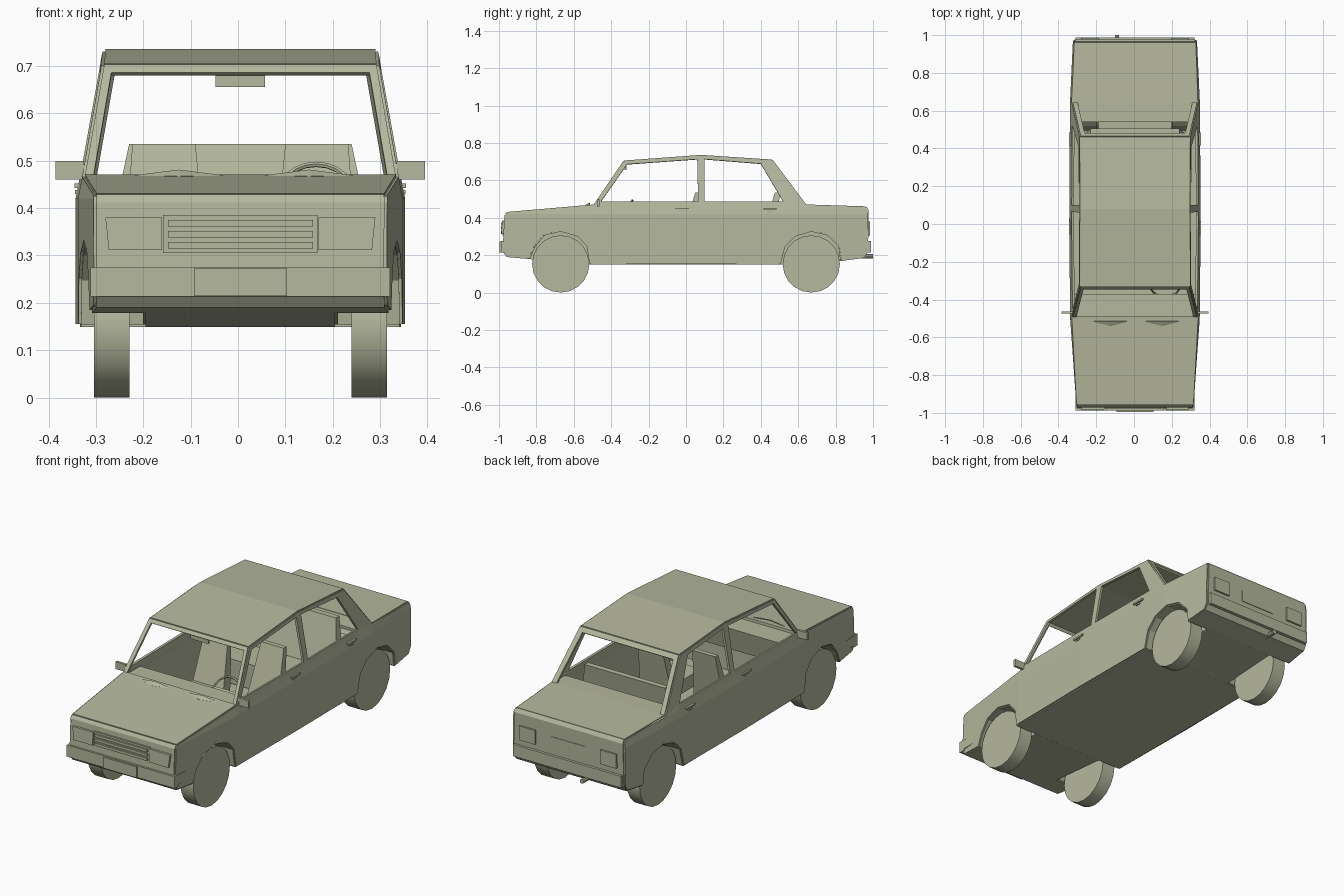
import bpy
import bmesh
import math
from mathutils import Vector, Matrix

if "Cube" in bpy.data.objects:
    bpy.data.objects.remove(bpy.data.objects["Cube"])

CENTRE = 0.005    # the car body sits slightly off the mirror line
SKIN = 0.012      # sheet thickness

paint = bpy.data.materials.new("olive_beige")
paint.use_nodes = True
OLIVE = (0.46, 0.48, 0.34, 1)
paint.diffuse_color = OLIVE
paint.node_tree.nodes["Principled BSDF"].inputs["Base Color"].default_value = OLIVE


def finish(name, bm, thickness=0, smooth=False):
    """Turn a bmesh into a named, painted object."""
    if not thickness:
        bmesh.ops.recalc_face_normals(bm, faces=bm.faces)
    mesh = bpy.data.meshes.new(name)
    bm.to_mesh(mesh)
    bm.free()
    mesh.materials.append(paint)
    obj = bpy.data.objects.new(name, mesh)
    bpy.context.collection.objects.link(obj)
    if thickness:
        mod = obj.modifiers.new("sheet", 'SOLIDIFY')
        mod.thickness = thickness
        mod.offset = 0
    if smooth:
        bpy.ops.object.select_all(action='DESELECT')
        obj.select_set(True)
        bpy.context.view_layer.objects.active = obj
        bpy.ops.object.shade_smooth_by_angle(angle=math.radians(35))
    return obj


def half_width(y, z):
    """Half width of the body: plan taper, shoulder and tumblehome."""
    plan = [(-0.98, 0.303), (-0.5, 0.337), (0, 0.342), (0.64, 0.338), (0.98, 0.322)]
    y = max(-0.98, min(0.98, y))
    for (a, wa), (b, wb) in zip(plan, plan[1:]):
        if a <= y <= b:
            w = wa + (wb - wa) * (y - a) / (b - a)
            break
    shoulder = 0.2 * max(0, min(z, 0.46) - 0.42)
    return w - shoulder - 0.18 * max(0, z - 0.46)


def sheet(name, rows, thickness=SKIN):
    """Skin neighbouring rows of points with quads."""
    bm = bmesh.new()
    grid = [[bm.verts.new(p) for p in row] for row in rows]
    for r, s in zip(grid, grid[1:]):
        for i in range(len(r) - 1):
            bm.faces.new((r[i], r[i + 1], s[i + 1], s[i]))
    return finish(name, bm, thickness)


def across(name, path, width=half_width):
    """Sheet spanning the car along a (y, z) path."""
    return sheet(name, [[(CENTRE - width(y, z), y, z), (CENTRE + width(y, z), y, z)]
                        for y, z in path])


def block(name, bottom, top=None, height=None, mirror=False):
    """Box or tapered box; bottom and top are (x0, x1, y0, y1, z)."""
    top = top or bottom[:4] + (height,)
    for s in ((1, -1) if mirror else (1,)):
        bm = bmesh.new()
        for x0, x1, y0, y1, z in (bottom, top):
            for x, y in ((x0, y0), (x1, y0), (x1, y1), (x0, y1)):
                bm.verts.new((CENTRE + s * x, y, z))
        bmesh.ops.convex_hull(bm, input=bm.verts)
        bmesh.ops.dissolve_limit(bm, angle_limit=0.01, verts=bm.verts, edges=bm.edges)
        side = ("left_" if s > 0 else "right_") if mirror else ""
        finish(side + name, bm)


# Shared side-view profile pieces (y, z)
nose = [(-0.84, 0.185), (-0.955, 0.195), (-0.975, 0.22), (-0.965, 0.41), (-0.955, 0.425)]
hood = [nose[-1], (-0.49, 0.465)]
roof = [(-0.33, 0.70), (0.08, 0.73), (0.46, 0.705)]
trunk = [(0.64, 0.465), (0.96, 0.455)]
tail = [trunk[-1], (0.97, 0.44), (0.968, 0.22), (0.95, 0.19), (0.83, 0.175)]
rear_arch = [tail[-1], (0.82, 0.25), (0.76, 0.31), (0.67, 0.332),
             (0.58, 0.305), (0.525, 0.25), (0.50, 0.155)]
front_arch = [(-0.51, 0.155), (-0.525, 0.25), (-0.575, 0.305), (-0.67, 0.332),
              (-0.76, 0.31), (-0.81, 0.25), nose[0]]
front_window = [(-0.455, 0.485), (-0.315, 0.685), (0.06, 0.712), (0.065, 0.485)]
rear_window = [(0.10, 0.485), (0.10, 0.712), (0.40, 0.688), (0.52, 0.485)]

# Body sides with wheel arches and open windows
outline = nose + hood[1:] + roof + trunk + tail[1:] + rear_arch[1:] + front_arch[:-1]
for s, side in ((1, "left"), (-1, "right")):
    bm = bmesh.new()
    for loop in (outline, front_window, rear_window):
        verts = [bm.verts.new((0, y, z)) for y, z in loop]
        for a, b in zip(verts, verts[1:] + verts[:1]):
            bm.edges.new((a, b))
    bmesh.ops.triangle_fill(bm, use_beauty=True, edges=bm.edges[:], normal=(1, 0, 0))
    cuts = [((0, y, 0), (0, 1, 0)) for y in (-0.5, 0, 0.64)]
    cuts += [((0, 0, z), (0, 0, 1)) for z in (0.42, 0.46)]
    for co, no in cuts:
        bmesh.ops.bisect_plane(bm, geom=bm.verts[:] + bm.edges[:] + bm.faces[:],
                               plane_co=co, plane_no=no)
    for v in bm.verts:
        v.co.x = CENTRE + s * half_width(v.co.y, v.co.z)
    finish(side + "_body_side", bm, SKIN)

    # Wheel wells
    for name, arch in (("front", front_arch), ("rear", rear_arch)):
        sheet(f"{side}_{name}_well_liner",
              [[(CENTRE + s * 0.2, y, z), (CENTRE + s * half_width(y, z), y, z)]
               for y, z in arch])
        bm = bmesh.new()
        bm.faces.new([bm.verts.new((CENTRE + s * 0.2, y, z)) for y, z in arch])
        finish(f"{side}_{name}_well_wall", bm, SKIN)

# Panels spanning the car
across("nose_panel", nose)
across("hood", hood)
across("roof", roof)
across("trunk_lid", trunk)
across("tail_panel", tail)
across("floor", [front_arch[0], rear_arch[-1]])
across("firewall", [(-0.5, 0.155), (-0.5, 0.46)])
across("rear_shelf", [(0.54, 0.462), (0.64, 0.463)])
across("front_underbody", [nose[0], front_arch[0]], lambda y, z: 0.2)
across("rear_underbody", [rear_arch[-1], tail[-1]], lambda y, z: 0.2)


# Windscreen and rear window frames
def window_frame(name, low, high, post, header):
    rows = []
    for t, gap in ((0, post), (1 - header, post), (1, post)):
        y, z = [a + (b - a) * t for a, b in zip(low, high)]
        w = half_width(y, z)
        rows.append([(CENTRE + x, y, z) for x in (-w, gap - w, w - gap, w)])
    bm = bmesh.new()
    grid = [[bm.verts.new(p) for p in row] for row in rows]
    for r in range(2):
        for c in range(3):
            if (r, c) != (0, 1):
                bm.faces.new((grid[r][c], grid[r][c + 1], grid[r + 1][c + 1], grid[r + 1][c]))
    finish(name, bm, SKIN)


window_frame("windscreen_frame", hood[1], roof[0], 0.018, 0.07)
window_frame("rear_window_frame", trunk[0], roof[-1], 0.025, 0.09)

# Wheels
for s, side in ((1, "left"), (-1, "right")):
    for end, y in (("front", -0.67), ("rear", 0.67)):
        bm = bmesh.new()
        bmesh.ops.create_cone(bm, cap_ends=True, segments=20, radius1=0.153, radius2=0.153,
                              depth=0.075, matrix=Matrix.Translation((CENTRE + s * 0.272, y, 0.153))
                              @ Matrix.Rotation(math.pi / 2, 4, 'Y'))
        finish(f"{side}_{end}_wheel", bm, smooth=True)

# Bumpers wrapping the corners, and plates
for end, s in (("front", -1), ("rear", 1)):
    block(end + "_bumper", (-0.316, 0.316, s * 0.955, s * 0.988, 0.213), height=0.275)
    block(end + "_bumper_wrap", (0.296, 0.316, s * 0.88, s * 0.96, 0.222),
          height=0.272, mirror=True)
block("front_plate", (-0.098, 0.098, -0.996, -0.987, 0.214), height=0.272)
block("rear_plate", (-0.1, 0.1, 0.97, 0.978, 0.31), height=0.37)

# Lamps
block("headlamp", (0.165, 0.278, -0.988, -0.95, 0.312), (0.165, 0.285, -0.984, -0.95, 0.38), mirror=True)
block("tail_lamp", (0.19, 0.285, 0.95, 0.984, 0.305), height=0.38, mirror=True)

# Grille with slats
block("grille", (-0.163, 0.163, -0.98, -0.95, 0.305), height=0.385)
for i in range(3):
    z = 0.315 + i * 0.023
    block(f"grille_slat_{i + 1}", (-0.153, 0.153, -0.988, -0.97, z), height=z + 0.014)

# Mirrors, handles, wipers and exhaust
block("side_mirror", (0.33, 0.39, -0.475, -0.462, 0.461), height=0.5, mirror=True)
block("cabin_mirror", (-0.052, 0.052, -0.33, -0.318, 0.656), height=0.69)
for name, y in (("front", -0.02), ("rear", 0.45)):
    block(name + "_door_handle", (0.335, 0.35, y - 0.035, y + 0.035, 0.443), height=0.452, mirror=True)
    block(name + "_handle_catch", (0.335, 0.349, y - 0.014, y + 0.014, 0.43),
          height=0.438, mirror=True)
for name, x in (("right", -0.125), ("left", 0.15)):
    sheet(name + "_wiper", [[(x - 0.095, -0.515, 0.468), (x, -0.515, 0.48), (x + 0.095, -0.515, 0.468)],
                            [(x - 0.09, -0.517, 0.467), (x, -0.54, 0.466), (x + 0.09, -0.517, 0.467)]], 0.003)
bm = bmesh.new()
bmesh.ops.create_cone(bm, cap_ends=True, segments=10, radius1=0.012, radius2=0.012, depth=0.18,
                      matrix=Matrix.Translation((-0.09, 0.91, 0.193))
                      @ Matrix.Rotation(math.pi / 2, 4, 'X'))
finish("exhaust_pipe", bm, smooth=True)

# Dashboard and seats
block("dashboard", (-0.32, 0.32, -0.495, -0.4, 0.33), (-0.32, 0.32, -0.495, -0.37, 0.455))
block("front_seat_cushion", (0.075, 0.25, -0.24, 0.02, 0.2), height=0.27, mirror=True)
block("front_seat_back", (0.065, 0.25, -0.04, 0.02, 0.24),
      (0.095, 0.228, 0.05, 0.075, 0.535), mirror=True)
block("rear_bench_cushion", (-0.3, 0.3, 0.22, 0.44, 0.17), height=0.3)
block("rear_bench_back", (-0.29, 0.29, 0.4, 0.46, 0.28), (-0.235, 0.235, 0.475, 0.505, 0.535))

# Steering wheel: rim, spoke bar and column
hub = Vector((0.165, -0.335, 0.435))
tilt = Matrix.Translation(hub) @ Matrix.Rotation(math.radians(50), 4, 'X')
bm = bmesh.new()
rings = []
for i in range(20):
    a = i * math.tau / 20
    ring = []
    for j in range(6):
        b = j * math.tau / 6
        r = 0.075 + 0.006 * math.cos(b)
        ring.append(bm.verts.new(tilt @ Vector((r * math.cos(a), r * math.sin(a), 0.006 * math.sin(b)))))
    rings.append(ring)
for i in range(20):
    p, q = rings[i - 1], rings[i]
    for j in range(6):
        bm.faces.new((p[j - 1], q[j - 1], q[j], p[j]))
bmesh.ops.create_cube(bm, matrix=tilt @ Matrix.Diagonal((0.145, 0.018, 0.006, 1)))
bmesh.ops.create_cone(bm, cap_ends=True, segments=8, radius1=0.01, radius2=0.012, depth=0.1,
                      matrix=tilt @ Matrix.Translation((0, 0, -0.05)))
finish("steering_wheel", bm, smooth=True)
